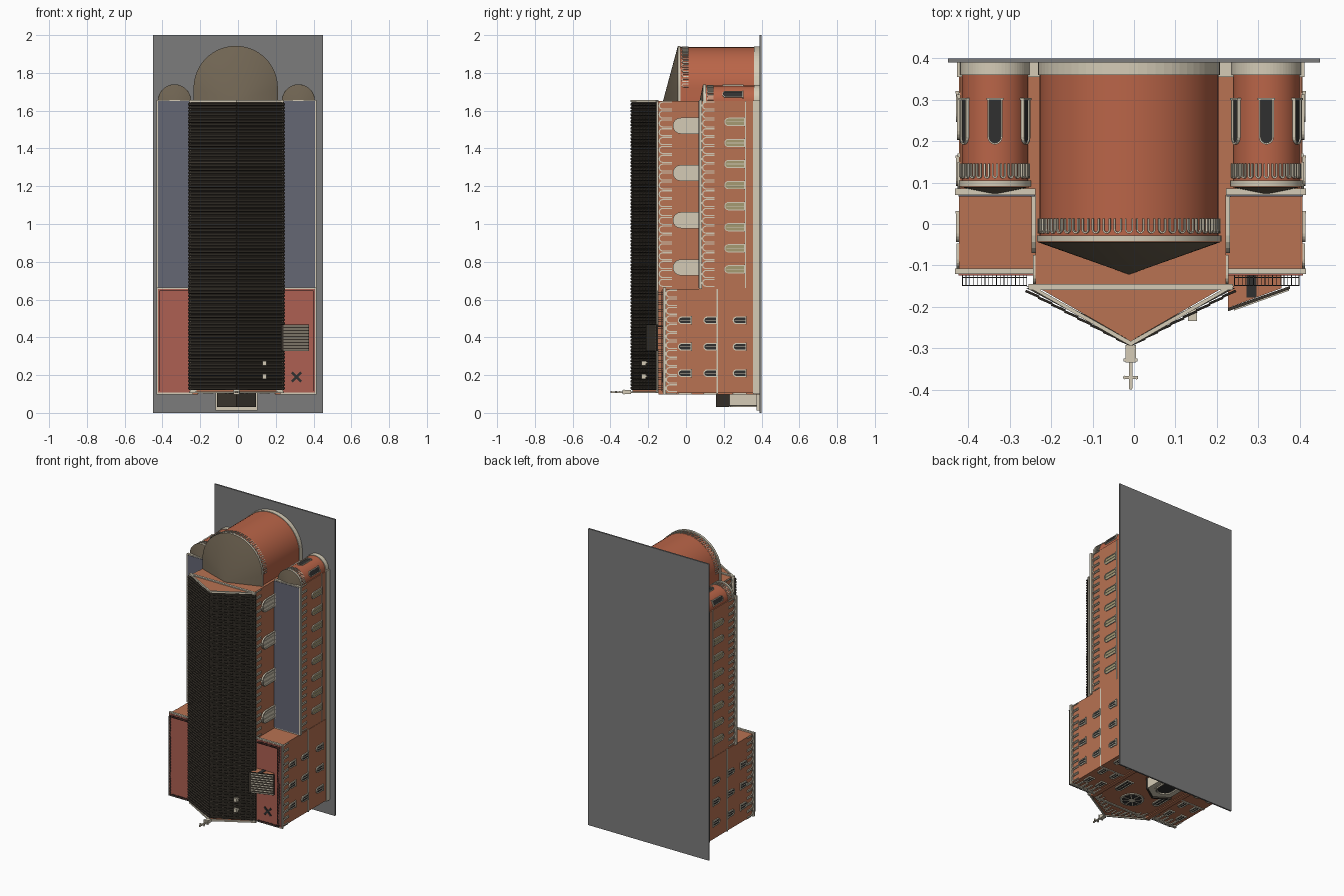
import bpy, bmesh, math
from mathutils import Matrix, Vector

if "Cube" in bpy.data.objects:
    bpy.data.objects.remove(bpy.data.objects["Cube"])

C = -0.008            # symmetry axis of the church
UP = Vector((0, -1, 0))  # the church lies on its back: its "up" is -y
COL = dict(brick=(.48, .17, .085), apse=(.49, .13, .065), trim=(.66, .6, .47), tile=(.045, .037, .028),
           cone=(.17, .135, .09), red=(.42, .115, .085), slate=(.13, .135, .175), ground=(.2, .2, .2),
           dark=(.03, .03, .03), pane=(.38, .33, .17))
mats = {}
for k, c in COL.items():
    mats[k] = bpy.data.materials.new(k)
    mats[k].diffuse_color = (*c, 1)
parts = {}


def part(name, mat):
    return parts.setdefault(name, (bmesh.new(), mat))[0]


def frame(o, r, u, n):
    m = Matrix((r, u, n)).transposed().to_4x4()
    m.translation = o
    return m


def wall(o, n):
    n = Vector(n)
    return frame(o, UP.cross(n), UP, n)


def prism(bm, m, poly, d0, d1):
    a = [bm.verts.new(m @ Vector((u, v, d0))) for u, v in poly]
    b = [bm.verts.new(m @ Vector((u, v, d1))) for u, v in poly]
    bm.faces.new(a[::-1])
    bm.faces.new(b)
    for i in range(len(a)):
        j = (i + 1) % len(a)
        bm.faces.new((a[i], a[j], b[j], b[i]))


def box(bm, s, x0, x1, y0, y1, z0, z1):
    """x is measured from the axis and mirrored by s"""
    prism(bm, Matrix.Translation((C, 0, 0)), [(s*x0, y0), (s*x1, y0), (s*x1, y1), (s*x0, y1)], z0, z1)


def arch(w, h, seg=8):
    arc = [(-w/2*math.cos(math.pi*i/seg), h-w/2+w/2*math.sin(math.pi*i/seg)) for i in range(seg+1)]
    return [(-w/2, 0)] + arc + [(w/2, 0)]


def hood(bm, m, w, h, t, d):
    prism(bm, m, arch(w, h) + arch(w-2*t, h-t)[::-1], -.002, d)


def rect(u0, u1, v0, v1):
    return [(u0, v0), (u1, v0), (u1, v1), (u0, v1)]


def window(kind, m, w, h, t, d, pane, lights):
    """framed arched window with mullions and a sill"""
    fr = part(kind + "_frames", "trim")
    prism(part(kind + "_panes", pane), m, arch(w-t, h-t/2), -.002, d*.4)
    hood(fr, m, w, h, t, d)
    prism(fr, m, rect(-w/2-.003, w/2+.003, -t, 0), -.002, d*1.2)
    for i in range(1, lights):
        u = -w/2 + w*i/lights
        prism(fr, m, rect(u-t*.35, u+t*.35, 0, h-w*.25), -.002, d*.8)


def band(name, x, y, z0, z1, n, s, h):
    """row of small arches under a side cornice"""
    p = (z1-z0)/n
    for i in range(n):
        hood(part(name, "trim"), wall((C+s*x, y+h, z0+p*(i+.5)), (s, 0, 0)), p*.92, h, .006, .006)


def chevron(half, ye, yr, t):
    return [(-half, -ye), (0, -yr), (half, -ye), (half-t*1.3, -ye), (0, -yr-t), (-half+t*1.3, -ye)]


def front(z, n=-1):
    return wall((C, 0, z), (0, 0, n))


def half_round(bm, cx, cz, r, zback, y0, y1, seg=32):
    pts = [(cx+r*math.cos(math.pi*i/seg), cz+r*math.sin(math.pi*i/seg)) for i in range(seg+1)]
    pts += [(cx-r, zback), (cx+r, zback)]
    prism(bm, frame((0, 0, 0), (1, 0, 0), (0, 0, 1), (0, 1, 0)), pts, y0, y1)
    return pts


def apse(name, cx, cz, r, ytop, yapex, n, h):
    half_round(part(name + "_wall", "apse"), cx, cz, r, 1.64, ytop, .39)
    half_round(part(name + "_cornice", "trim"), cx, cz, r+.007, 1.64, ytop-.004, ytop+.01)
    half_round(part(name + "_plinth", "trim"), cx, cz, r+.004, 1.64, .36, .39)
    bm = part(name + "_roof", "cone")
    base = [bm.verts.new((x, ytop-.005, z)) for x, z in
            half_round(bmesh.new(), cx, cz, r+.007, 1.65, 0, 1)]
    tip = bm.verts.new((cx, yapex, 1.65))
    bm.faces.new(base)
    for i in range(len(base)):
        bm.faces.new((base[i], base[(i+1) % len(base)], tip))
    for i in range(n):  # arch band round the wall
        a = math.pi*(i+.5)/n
        d = Vector((math.cos(a), 0, math.sin(a)))
        o = Vector((cx, ytop+.015+h, cz)) + d*r
        hood(part(name + "_arch_band", "trim"), wall(o, d), math.pi*r/n*.72, h, .004, .005)


# ground plate and nave
box(part("ground_plate", "ground"), 1, -.442, .458, .39, .4, 0, 2)
nave = [(-.23, -.39), (.23, -.39), (.23, .15), (0, .283), (-.23, .15)]
prism(part("nave", "brick"), front(.11), nave, -1.54, 0)
for z, n in ((.11, -1), (1.65, 1)):
    prism(part("gable_trim", "trim"), front(z, n), chevron(.252, -.15, -.295, .012), -.004, .006)
box(part("nave_cornice", "trim"), 1, -.247, .247, -.16, -.145, .105, 1.657)

# nave roof with rows of barrel tiles
prism(part("roof_slab", "tile"), front(.122), chevron(.252, -.155, -.288, .012), -1.523, 0)
tiles = part("roof_tiles", "tile")
for s in (-1, 1):
    a, b = Vector((C, -.289, 0)), Vector((C+s*.251, -.157, 0))
    d = (b-a).normalized()
    nrm = Vector((s*abs(d.y), -abs(d.x), 0))
    L = (b-a).length/8
    for i in range(84):
        for j in range(8):
            o = a + d*L*j + Vector((0, 0, .131+i*.0181))
            prism(tiles, frame(o, (0, 0, 1), nrm, (d+nrm*.07).normalized()),
                  [(.0075, 0), (.004, .006), (-.004, .006), (-.0075, 0)], 0, L*1.02)
box(part("roof_skylights", "trim"), 1, .138, .16, -.235, -.2, .18, .205)
box(part("roof_skylights", "trim"), 1, .138, .16, -.235, -.2, .25, .275)

for s in (-1, 1):
    # aisles and front tower blocks
    box(part("aisles", "brick"), s, .2, .413, .085, .39, .6, 1.65)
    box(part("aisle_cornices", "trim"), s, .23, .424, .07, .086, .655, 1.657)
    box(part("aisle_roofs", "slate"), s, .231, .416, .067, .075, .662, 1.65)
    box(part("towers", "brick"), s, .2, .415, -.11, .39, .105, .655)
    box(part("tower_cornices", "trim"), s, .231, .424, -.121, -.107, .098, .663)
    box(part("tower_roofs", "red"), s, .232, .416, -.124, -.115, .107, .655)
    box(part("tower_string_courses", "trim"), s, .231, .418, .162, .17, .101, .657)
    box(part("side_plinths", "trim"), s, .2, .42, .355, .39, .1, 1.654)
    box(part("aisle_string_course", "trim"), s, .4, .416, .312, .318, .66, 1.65)
    # arch bands
    band("nave_arch_band", .23, -.145, .665, 1.65, 21, s, .07)
    band("aisle_arch_band", .413, .085, .665, 1.65, 21, s, .065)
    band("tower_arch_band", .415, -.107, .108, .654, 12, s, .06)
    # side windows
    for z in (.77, 1.02, 1.27, 1.52):
        window("nave_window", wall((C+s*.23, .065, z), (s, 0, 0)), .085, .135, .008, .01, "trim", 3)
    for i in range(8):
        window("aisle_window", wall((C+s*.413, .308, .76+i*.1115), (s, 0, 0)), .044, .105, .005, .007, "pane", 2)
    for y in (.03, .165, .32):
        for z in (.21, .35, .49):
            window("tower_window", wall((C+s*.415, y-.005, z), (s, 0, 0)), .04, .068, .006, .007, "dark", 2)
        for x in (.275, .37):
            window("tower_window", wall((C+s*x, y-.005, .105), (0, 0, -1)), .04, .068, .006, .007, "dark", 2)
    for i in range(5):
        hood(part("tower_arch_band", "trim"), wall((C+s*(.252+i*.036), -.047, .105), (0, 0, -1)), .033, .06, .005, .006)
    # roof railings
    rail = part("railings", "dark")
    for i in range(18):
        x = .25+i*.0092
        for z in (.115, .645):
            box(rail, s, x, x+.0016, -.15, -.12, z, z+.0016)
    for i in range(53):
        z = .115+i*.01
        box(rail, s, .405, .4066, -.15, -.12, z, z+.0016)
    for y in (-.15, -.13):
        for z in (.115, .645):
            box(rail, s, .25, .407, y, y+.002, z, z+.002)
        box(rail, s, .405, .407, y, y+.002, .115, .647)

# apses at the far end
apse("main_apse", C-.004, 1.72, .216, -.038, -.122, 25, .036)
for s, nm in ((-1, "left_apse"), (1, "right_apse")):
    cx = C+s*.328
    apse(nm, cx, 1.652, .08, .095, .072, 13, .036)
    for a in (25, 90, 155):
        d = Vector((math.cos(math.radians(a)), 0, math.sin(math.radians(a))))
        window("apse_window", wall(Vector((cx, .3, 1.652)) + d*.079, d), .036, .108, .004, .007, "dark", 1)

# facade: pilasters, raking arches, rose window, tall windows
for s in (-1, 1):
    box(part("facade_pilasters", "brick"), s, .205, .232, -.145, .39, .098, .112)
    for i in range(6):
        x = .025+i*.034
        hood(part("facade_arch_band", "trim"), wall((C+s*x, -.21+x*.58, .11), (0, 0, -1)), .031, .055, .005, .006)
    window("facade_window", wall((C+s*.15, .13, .11), (0, 0, -1)), .05, .13, .006, .007, "dark", 2)
circ = [(math.cos(math.tau*i/24), math.sin(math.tau*i/24)) for i in range(24)]
for r, nm, mt, d in ((.075, "rose_rim", "trim", .006), (.063, "rose_glass", "dark", .008), (.018, "rose_hub", "trim", .011)):
    prism(part(nm, mt), wall((C, -.03, .11), (0, 0, -1)), [(u*r, v*r) for u, v in circ], 0, d)
for i in range(8):
    m = wall((C, -.03, .11), (0, 0, -1)) @ Matrix.Rotation(math.tau*i/8, 4, 'Z')
    prism(part("rose_spokes", "trim"), m, rect(-.003, .003, 0, .065), 0, .01)

# entrance porch
box(part("porch_step", "trim"), 1, -.112, .112, .372, .39, .012, .11)
box(part("porch", "trim"), 1, -.092, .092, .228, .385, .04, .11)
prism(part("porch_gable", "trim"), front(.04), [(-.092, -.23), (.092, -.23), (0, -.17)], -.07, 0)
prism(part("porch_roof", "tile"), front(.03), chevron(.103, .23, .16, .012), -.08, 0)
prism(part("porch_door", "dark"), wall((C, .372, .04), (0, 0, -1)), arch(.09, .13), 0, .002)
for k in (.1, .12):
    hood(part("porch_arches", "trim"), wall((C, .372, .04), (0, 0, -1)), k+.012, .13+(k-.08)/2, .006, .008-(k-.1)*.2)

# gable cross
cr = part("gable_cross", "trim")
box(cr, 1, -.013, .013, -.335, -.292, .1, .122)
box(cr, 1, -.017, .017, -.332, -.325, .097, .125)
box(cr, 1, -.004, .004, -.397, -.33, .106, .114)
box(cr, 1, -.017, .017, -.375, -.367, .106, .114)
for u, v in ((0, -.396), (-.014, -.371), (.014, -.371), (0, -.35)):
    prism(cr, Matrix.Translation((C+u, v, 0)), [(x*.0045, y*.0045) for x, y in circ[::3]], .104, .116)

# stair hut on the right tower roof
hut = [(.235, .115), (.365, .115), (.365, .155), (.235, .203)]
prism(part("stair_hut", "brick"), front(.335), hut, -.125, 0)
prism(part("stair_hut_roof", "tile"), front(.328), [(.235, .203), (.385, .15), (.385, .157), (.235, .211)], -.139, 0)
for i in range(9):
    z = .331+i*.0158
    prism(part("stair_hut_tiles", "trim"), front(z), [(.25, .203), (.383, .155), (.383, .161), (.25, .209)], -.005, 0)
box(part("stair_hut_door", "dark"), 1, .28, .304, -.178, -.12, .458, .463)

# crossed vent on the tower roof
for a in (45, 135):
    m = frame((.31, -.124, .19), (1, 0, 0), (0, 0, 1), (0, -1, 0)) @ Matrix.Rotation(math.radians(a), 4, 'Z')
    prism(part("roof_vent", "dark"), m, rect(-.034, .034, -.006, .006), 0, .006)

# turn every collected part into an object
for name, (bm, mat) in parts.items():
    bmesh.ops.recalc_face_normals(bm, faces=bm.faces)
    me = bpy.data.meshes.new(name)
    bm.to_mesh(me)
    ob = bpy.data.objects.new(name, me)
    me.materials.append(mats[mat])
    bpy.context.collection.objects.link(ob)
    if name.endswith(("apse_wall", "apse_roof", "apse_cornice")):
        bpy.context.view_layer.objects.active = ob
        ob.select_set(True)
        bpy.ops.object.shade_smooth_by_angle(angle=math.radians(25))
        ob.select_set(False)

for m in bpy.data.materials:
    if m.users and not m.is_grease_pencil:
        m.use_nodes = True
        m.node_tree.nodes["Principled BSDF"].inputs["Base Color"].default_value = m.diffuse_color
